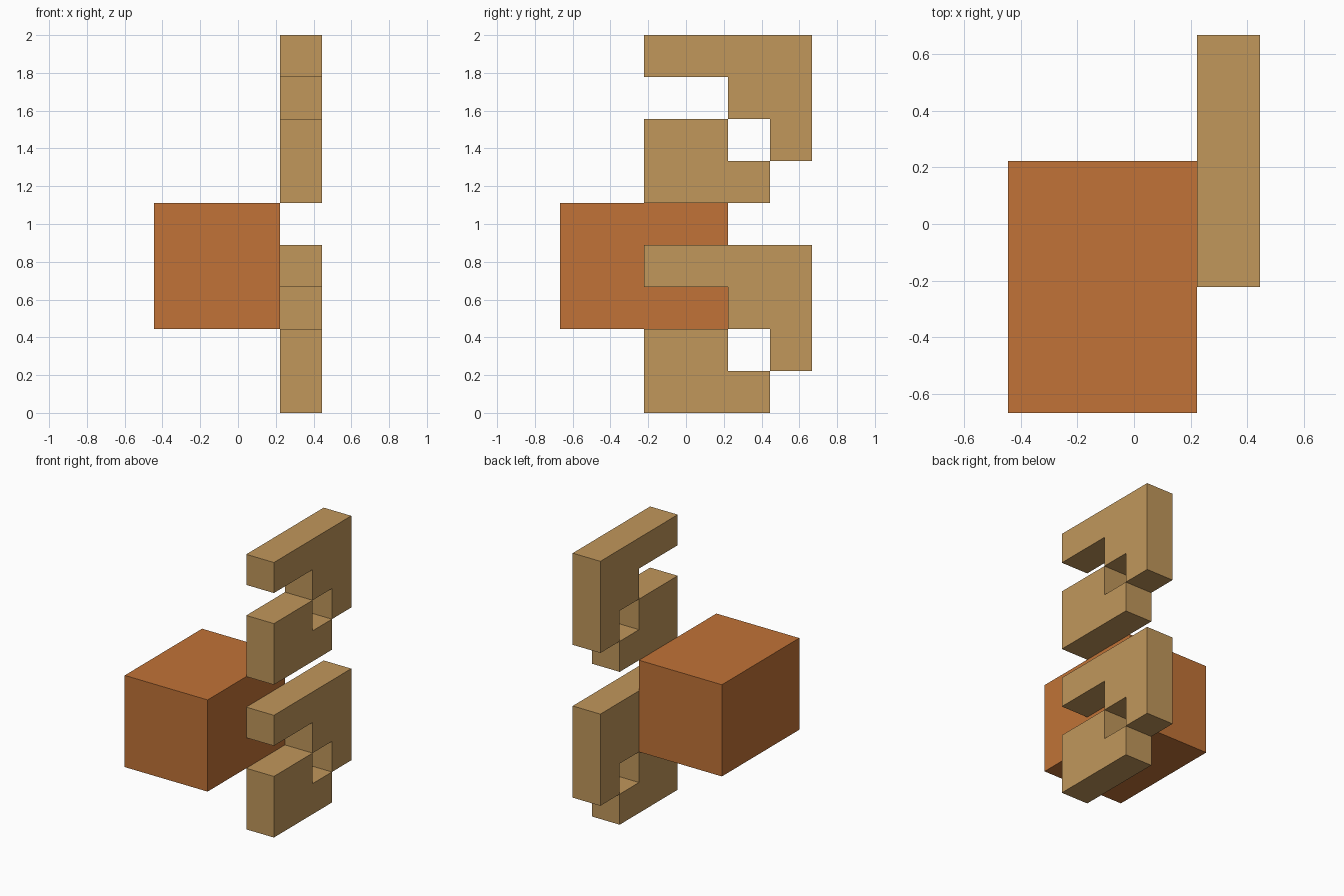
import bpy
import bmesh

U = 2 / 9  # grid unit: the model is nine units tall

if "Cube" in bpy.data.objects:
    bpy.data.objects.remove(bpy.data.objects["Cube"], do_unlink=True)


def make_material(name, color):
    mat = bpy.data.materials.new(name)
    mat.use_nodes = True
    mat.diffuse_color = color
    mat.node_tree.nodes["Principled BSDF"].inputs["Base Color"].default_value = color
    return mat


def extrude_profile(name, profile, x0, x1, mat, lift=0):
    """Extrude a (y, z) outline, in grid units, from x0 to x1."""
    bm = bmesh.new()
    face = bm.faces.new([bm.verts.new((x0 * U, y * U, (z + lift) * U)) for y, z in profile])
    result = bmesh.ops.extrude_face_region(bm, geom=[face], use_keep_orig=True)
    verts = [g for g in result["geom"] if isinstance(g, bmesh.types.BMVert)]
    bmesh.ops.translate(bm, verts=verts, vec=((x1 - x0) * U, 0, 0))
    bmesh.ops.recalc_face_normals(bm, faces=bm.faces)
    mesh = bpy.data.meshes.new(name)
    bm.to_mesh(mesh)
    bm.free()
    mesh.materials.append(mat)
    obj = bpy.data.objects.new(name, mesh)
    bpy.context.collection.objects.link(obj)
    return obj


orange = make_material("burnt_orange", (0.533, 0.171, 0.038, 1))
tan = make_material("tan", (0.533, 0.309, 0.105, 1))

# Main block
extrude_profile("body_block", [(-3, 2), (1, 2), (1, 5), (-3, 5)], -2, 1, orange)

# Stepped hook and the L-shaped foot below it, repeated at two heights
HOOK = [(-1, 3), (1, 3), (1, 2), (2, 2), (2, 1), (3, 1), (3, 4), (-1, 4)]
FOOT = [(-1, 0), (2, 0), (2, 1), (1, 1), (1, 2), (-1, 2)]
for level, lift in (("lower", 0), ("upper", 5)):
    extrude_profile(level + "_hook", HOOK, 1, 2, tan, lift)
    extrude_profile(level + "_foot", FOOT, 1, 2, tan, lift)
